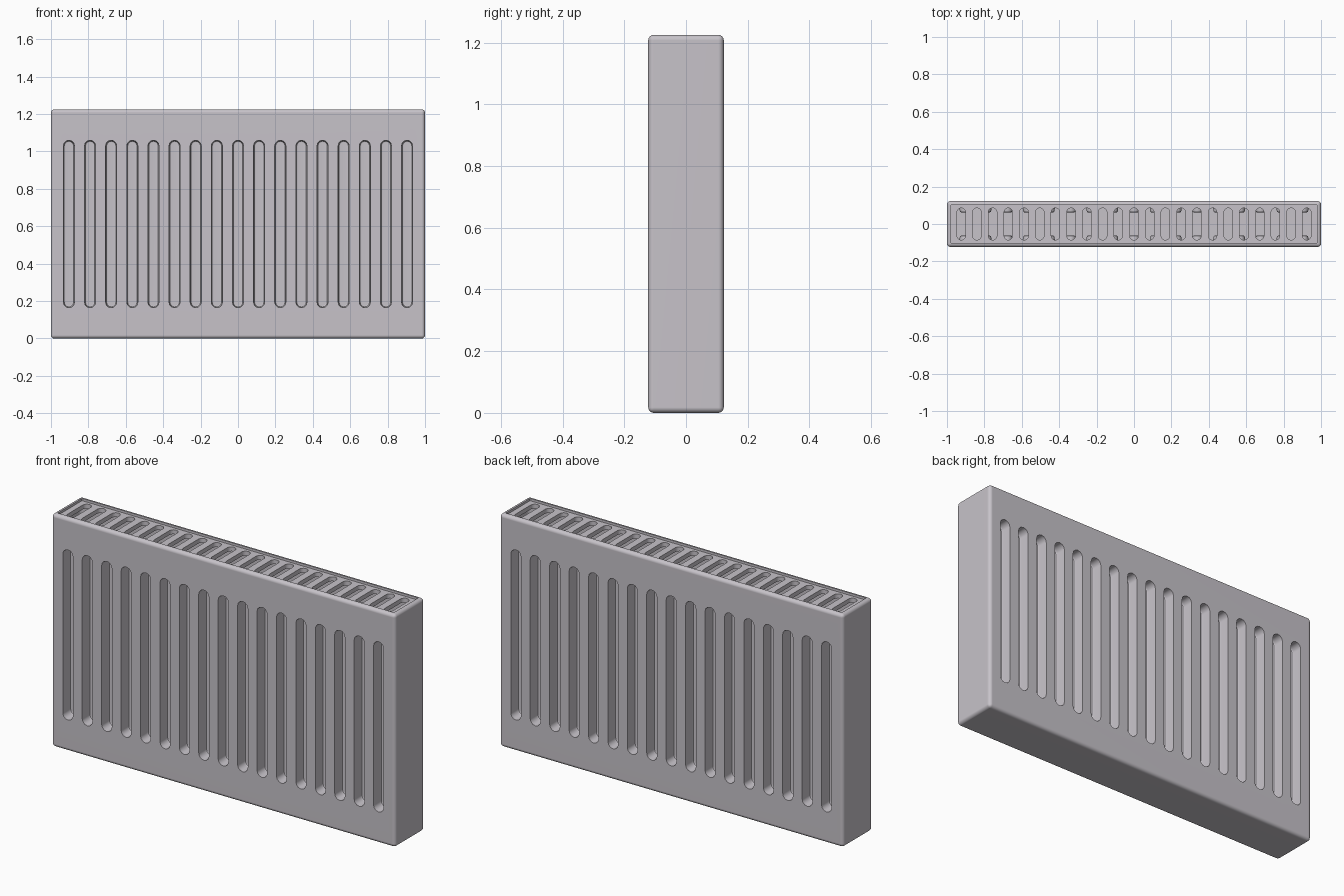
import bpy, bmesh, math
from mathutils import Vector

if "Cube" in bpy.data.objects:
    bpy.data.objects.remove(bpy.data.objects["Cube"])

W, D, H = 2.0, 0.245, 1.225
paint = bpy.data.materials.new("warm grey enamel")
paint.diffuse_color = (0.57, 0.545, 0.585, 1)
paint.use_nodes = True
paint.node_tree.nodes["Principled BSDF"].inputs["Base Color"].default_value = paint.diffuse_color


def new_object(name, bm):
    bmesh.ops.recalc_face_normals(bm, faces=bm.faces[:])
    me = bpy.data.meshes.new(name)
    bm.to_mesh(me)
    bm.free()
    ob = bpy.data.objects.new(name, me)
    bpy.context.collection.objects.link(ob)
    return ob


def box(bm, lo, hi):
    r = bmesh.ops.create_cube(bm, size=1)
    for v in r["verts"]:
        v.co = Vector([(lo[i] + hi[i]) / 2 + v.co[i] * (hi[i] - lo[i]) for i in range(3)])


def stadium(r, half, n=6):
    """Outline of a round-ended slot, long along its second axis."""
    pts = []
    for s, start in ((1, 0), (-1, math.pi)):
        for i in range(n + 1):
            a = start + math.pi * i / n
            pts.append((r * math.cos(a), s * (half - r) + r * math.sin(a)))
    return pts


def loft(bm, rings):
    """Closed solid through a list of rings of points."""
    rows = [[bm.verts.new(p) for p in ring] for ring in rings]
    n = len(rows[0])
    for a, b in zip(rows, rows[1:]):
        for i in range(n):
            bm.faces.new((a[i], a[(i + 1) % n], b[(i + 1) % n], b[i]))
    bm.faces.new(rows[0][::-1])
    bm.faces.new(rows[-1])


def cut(ob, cutter):
    cutter.hide_render = True
    m = ob.modifiers.new("cut", "BOOLEAN")
    m.operation, m.solver, m.object = "DIFFERENCE", "EXACT", cutter
    bpy.context.view_layer.objects.active = ob
    bpy.ops.object.modifier_apply(modifier=m.name)
    bpy.data.objects.remove(cutter)


# Main casing with rolled edges
bm = bmesh.new()
box(bm, (-W / 2, -D / 2, 0), (W / 2, D / 2, H))
bmesh.ops.bevel(bm, geom=bm.edges[:], offset=0.018, segments=4, profile=0.5, affect="EDGES")
body = new_object("radiator_casing", bm)

# Pressed vertical channels, front and back
bm = bmesh.new()
for side in (-1, 1):
    for k in range(17):
        x = (k - 8) * 0.113
        rings = []
        for y, r in ((D / 2 + 0.01, 0.03), (D / 2 - 0.05, 0.028), (D / 2 - 0.058, 0.025), (D / 2 - 0.062, 0.018)):
            rings.append([(x + px, side * y, 0.612 + pz) for px, pz in stadium(r, 0.418 + r)])
        loft(bm, rings)
cut(body, new_object("channel_cutter", bm))

# Shallow recess in the top grille
bm = bmesh.new()
box(bm, (-W / 2 + 0.022, -D / 2 + 0.022, H - 0.012), (W / 2 - 0.022, D / 2 - 0.022, H + 0.05))
cut(body, new_object("recess_cutter", bm))

# Grille slots
slot_floor = H - 0.035
bm = bmesh.new()
for k in range(23):
    x = (k - 11) * 0.084
    loft(bm, [[(x + px, py, z) for px, py in stadium(0.023, 0.086)]
              for z in (slot_floor, H + 0.05)])
cut(body, new_object("slot_cutter", bm))

# Open the slots into the hollow interior
bm = bmesh.new()
bm.from_mesh(body.data)
floors = [f for f in bm.faces if all(abs(v.co.z - slot_floor) < 1e-4 for v in f.verts)]
bmesh.ops.delete(bm, geom=floors, context="FACES")
bm.to_mesh(body.data)
bm.free()

# Enamel and shading
body.data.materials.clear()
body.data.materials.append(paint)
bpy.ops.object.select_all(action="DESELECT")
body.select_set(True)
bpy.context.view_layer.objects.active = body
bpy.ops.object.shade_smooth_by_angle(angle=math.radians(35))
wn = body.modifiers.new("even shading", "WEIGHTED_NORMAL")
wn.keep_sharp = True
